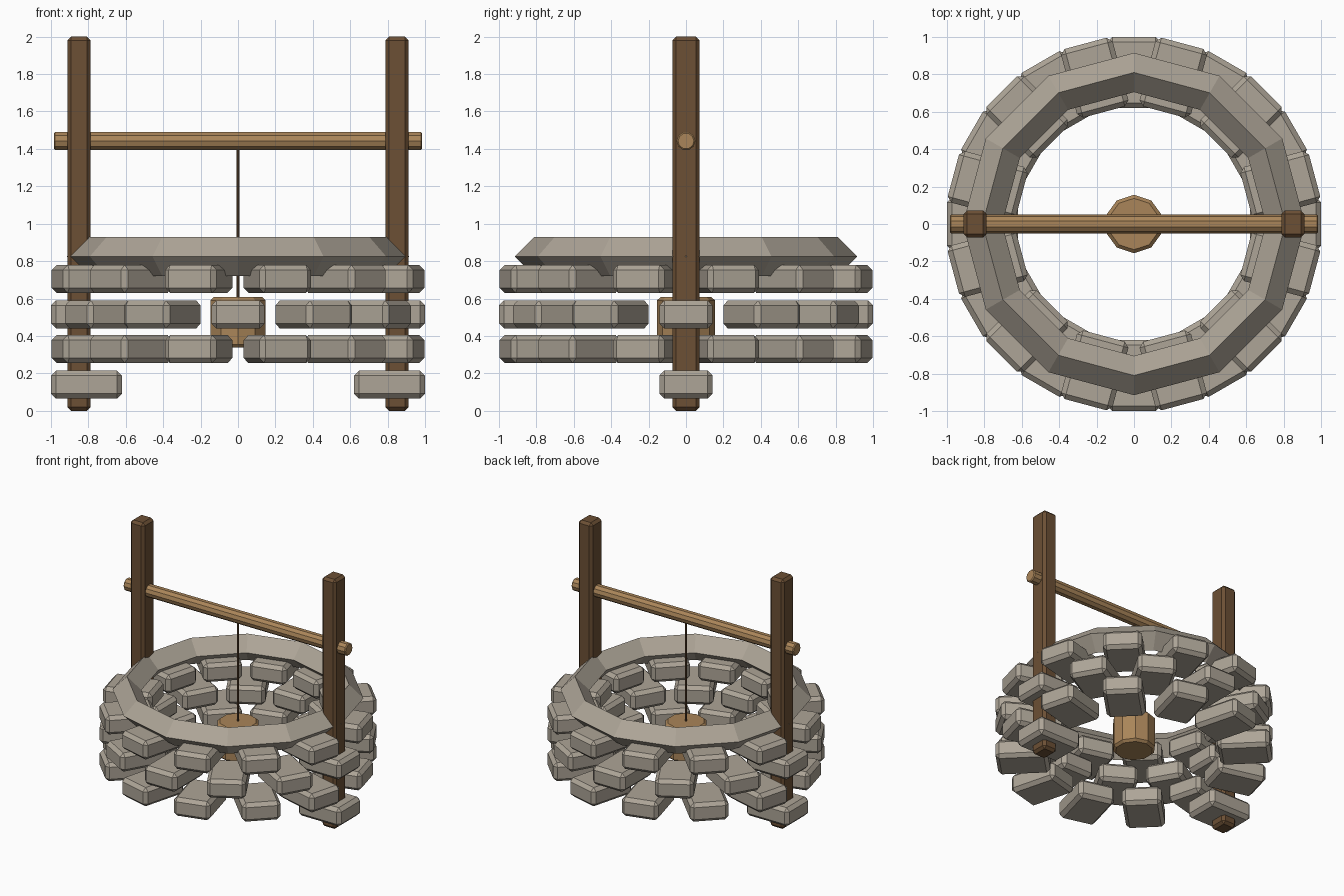
import bpy, bmesh, math
from mathutils import Matrix, Vector

if "Cube" in bpy.data.objects:
    bpy.data.objects.remove(bpy.data.objects["Cube"])


def material(name, rgb):
    m = bpy.data.materials.new(name)
    m.diffuse_color = (*rgb, 1)
    m.use_nodes = True
    m.node_tree.nodes["Principled BSDF"].inputs["Base Color"].default_value = m.diffuse_color
    return m


STONE = material("stone", (0.42, 0.375, 0.31))
DARK_WOOD = material("dark_wood", (0.15, 0.08, 0.035))
LIGHT_WOOD = material("light_wood", (0.40, 0.235, 0.10))


def finish(name, bm, mat):
    bmesh.ops.recalc_face_normals(bm, faces=bm.faces)
    me = bpy.data.meshes.new(name)
    bm.to_mesh(me)
    bm.free()
    me.materials.append(mat)
    ob = bpy.data.objects.new(name, me)
    bpy.context.collection.objects.link(ob)
    return ob


def block(name, size, matrix, bevel, mat):
    """Box with chamfered edges."""
    bm = bmesh.new()
    bmesh.ops.create_cube(bm, size=1, matrix=Matrix.Diagonal((*size, 1)))
    bmesh.ops.bevel(bm, geom=bm.edges[:], offset=bevel, segments=1,
                    affect='EDGES', profile=0.5)
    bm.transform(matrix)
    return finish(name, bm, mat)


def rod(name, radius, length, sides, matrix, bevel, mat):
    """Cylinder along z with chamfered cap rims."""
    bm = bmesh.new()
    bmesh.ops.create_cone(bm, cap_ends=True, segments=sides, radius1=radius,
                          radius2=radius, depth=length)
    if bevel:
        rims = [e for e in bm.edges
                if abs(e.verts[0].co.z - e.verts[1].co.z) < 1e-5]
        bmesh.ops.bevel(bm, geom=rims, offset=bevel, segments=1,
                        affect='EDGES', profile=0.5)
    bm.transform(matrix)
    return finish(name, bm, mat)


# Stone courses: staggered rings, the lowest only under the posts
courses = [(0.14, 0, 180), (0.33, 15, 30), (0.515, 0, 30), (0.705, 15, 30)]
for row, (z, start, step) in enumerate(courses):
    for i in range(360 // step):
        turn = Matrix.Rotation(math.radians(start + i * step), 4, 'Z')
        block(f"stone_block_{row}_{i}", (0.38, 0.285, 0.15),
              turn @ Matrix.Translation((0.81, 0, z)), 0.027, STONE)

# Rim: twelve-sided ring with a diamond section
bm = bmesh.new()
section = [(0.915, 0.825), (0.81, 0.93), (0.705, 0.825), (0.81, 0.72)]
rings = []
for i in range(12):
    a = math.radians(30 * i)
    rings.append([bm.verts.new((r * math.cos(a), r * math.sin(a), z))
                  for r, z in section])
for i in range(12):
    p, q = rings[i], rings[(i + 1) % 12]
    for j in range(4):
        k = (j + 1) % 4
        bm.faces.new((p[j], q[j], q[k], p[k]))
finish("well_rim", bm, STONE)

# Posts
for side, x in (("left", -0.85), ("right", 0.85)):
    block(f"{side}_post", (0.125, 0.145, 2.0),
          Matrix.Translation((x, 0, 1)), 0.02, DARK_WOOD)

# Crossbar, rope and bucket
rod("crossbar", 0.05, 1.97, 10,
    Matrix.Translation((0, 0, 1.442)) @ Matrix.Rotation(math.pi / 2, 4, 'Y'),
    0.007, LIGHT_WOOD)
rod("rope", 0.009, 0.85, 8, Matrix.Translation((0, 0, 1.0)), 0, DARK_WOOD)
rod("bucket", 0.156, 0.27, 10, Matrix.Translation((0, 0, 0.472)), 0.018, LIGHT_WOOD)
